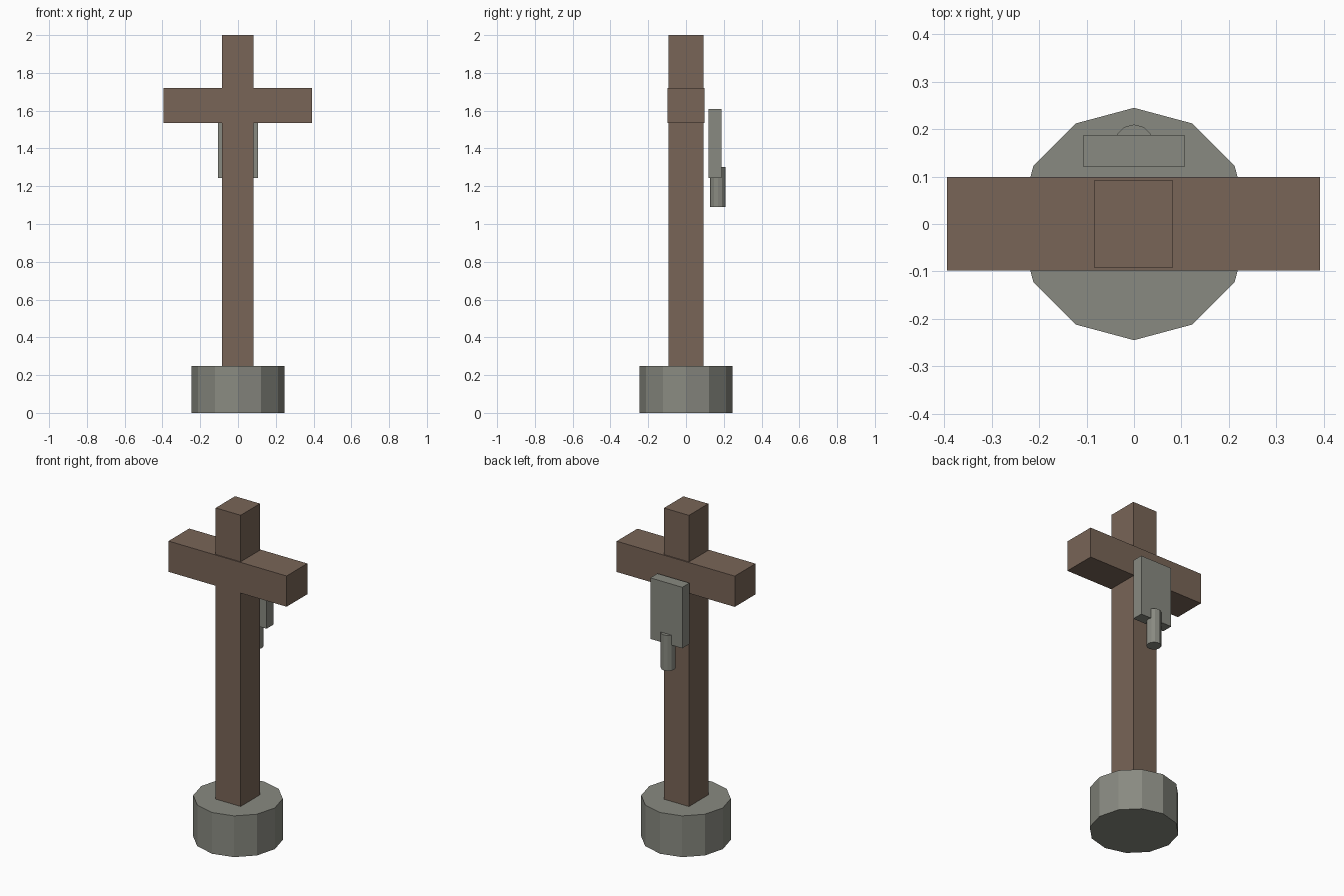
import bpy

cube = bpy.data.objects.get("Cube")
if cube:
    bpy.data.objects.remove(cube, do_unlink=True)


def material(name, color):
    mat = bpy.data.materials.new(name)
    mat.use_nodes = True
    mat.diffuse_color = color
    mat.node_tree.nodes["Principled BSDF"].inputs["Base Color"].default_value = color
    return mat


wood = material("brown wood", (0.19, 0.13, 0.095, 1))
stone = material("grey stone", (0.25, 0.255, 0.22, 1))


def box(name, low, high, mat):
    """Box spanning two opposite corners."""
    center = [(a + b) / 2 for a, b in zip(low, high)]
    bpy.ops.mesh.primitive_cube_add(size=1, location=center)
    obj = bpy.context.object
    obj.name = name
    obj.scale = [b - a for a, b in zip(low, high)]
    bpy.ops.object.transform_apply(location=False, rotation=False, scale=True)
    obj.data.materials.append(mat)


def cylinder(name, radius, y, bottom, top, mat):
    """Upright twelve-sided cylinder."""
    bpy.ops.mesh.primitive_cylinder_add(
        vertices=12, radius=radius, depth=top - bottom, location=(0, y, (bottom + top) / 2))
    obj = bpy.context.object
    obj.name = name
    obj.data.materials.append(mat)


# Round foot with the wooden cross standing on it
cylinder("base", 0.245, 0, 0, 0.248, stone)
box("post", (-0.084, -0.092, 0.2), (0.082, 0.092, 2), wood)
box("crossbeam", (-0.394, -0.098, 1.535), (0.392, 0.099, 1.72), wood)

# Plate and peg hanging behind the post
box("back_plate", (-0.107, 0.12, 1.243), (0.106, 0.188, 1.61), stone)
cylinder("back_peg", 0.041, 0.169, 1.09, 1.303, stone)
